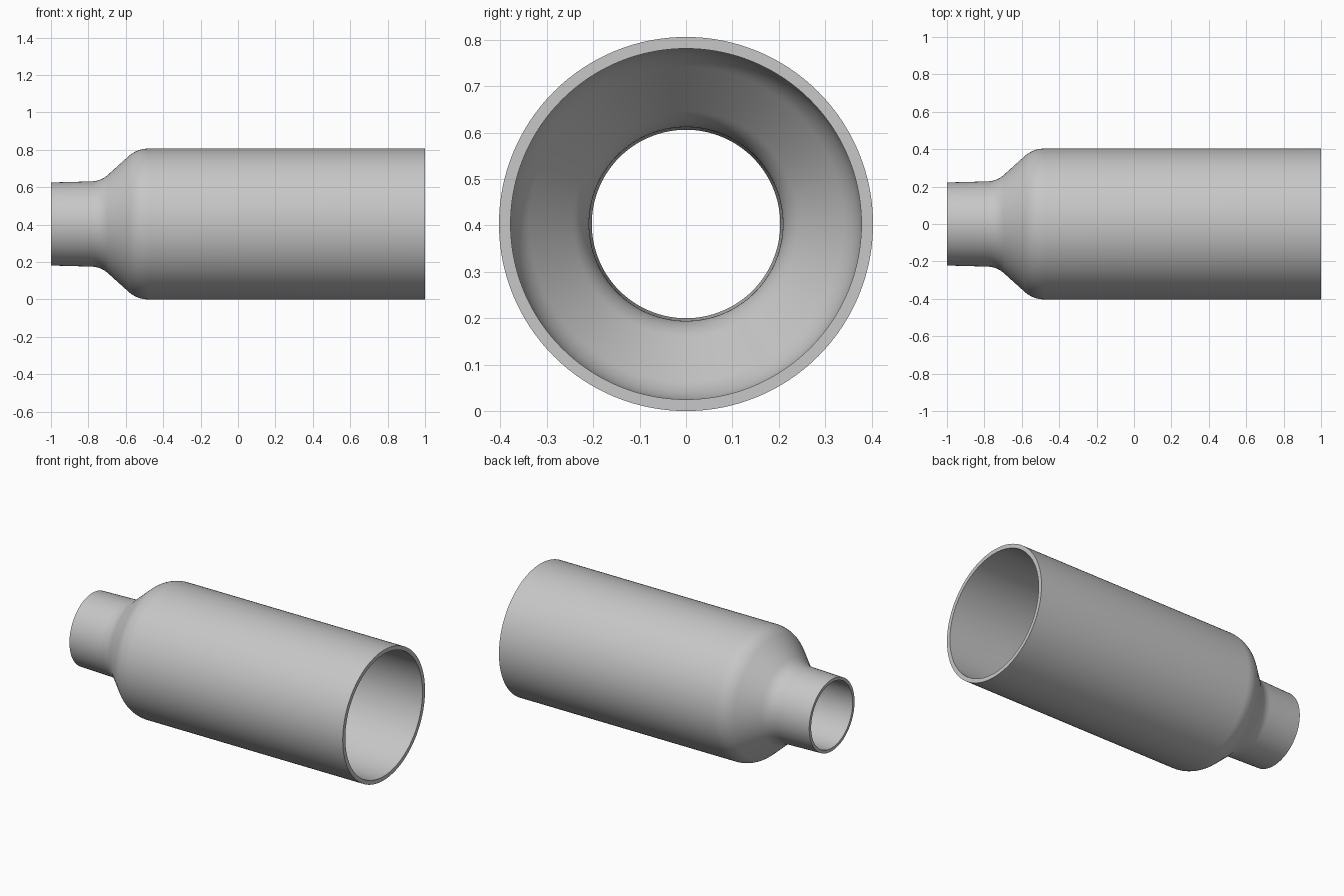
import bpy
import bmesh
import math
from mathutils import Vector, Matrix

if "Cube" in bpy.data.objects:
    bpy.data.objects.remove(bpy.data.objects["Cube"], do_unlink=True)

RADIUS = 0.403
SIDES = 128

steel = bpy.data.materials.new("grey_steel")
steel.use_nodes = True
colour = (0.57, 0.57, 0.57, 1)
steel.diffuse_color = colour
steel.node_tree.nodes["Principled BSDF"].inputs["Base Color"].default_value = colour


def fillet(before, corner, after, tangent, steps=10):
    """Points of the circular arc that rounds a profile corner."""
    a = (before - corner).normalized()
    b = (after - corner).normalized()
    half = a.angle(b) / 2
    radius = tangent * math.tan(half)
    centre = corner + (a + b).normalized() * tangent / math.cos(half)
    start = corner + a * tangent - centre
    end = corner + b * tangent - centre
    total = math.pi - 2 * half
    return [centre + (start * math.sin(total * (1 - i / steps))
                      + end * math.sin(total * i / steps)) / math.sin(total)
            for i in range(steps + 1)]


def wall(neck_end, neck, shoulder, rim):
    """Tapered neck, rounded cone and straight body, as (x, radius)."""
    p = [Vector(v) for v in (neck_end, neck, shoulder, rim)]
    return ([p[0]] + fillet(p[0], p[1], p[2], 0.05)
            + fillet(p[1], p[2], p[3], 0.06) + [p[3]])


# Closed wall section, outside then back along the inside
outer = wall((-1, 0.222), (-0.733, 0.229), (-0.54, RADIUS), (1, RADIUS))
inner = wall((-1, 0.203), (-0.722, 0.21), (-0.533, 0.378), (1, 0.378))
section = outer + inner[::-1]

# Revolve the section around the pipe axis
bm = bmesh.new()
verts = [bm.verts.new((p.x, 0, p.y)) for p in section]
edges = [bm.edges.new((v, verts[(i + 1) % len(verts)])) for i, v in enumerate(verts)]
bmesh.ops.spin(bm, geom=verts + edges, cent=(0, 0, 0), axis=(1, 0, 0),
               angle=2 * math.pi, steps=SIDES, use_merge=False)
bmesh.ops.remove_doubles(bm, verts=bm.verts, dist=0.0001)
bmesh.ops.recalc_face_normals(bm, faces=bm.faces)
bmesh.ops.transform(bm, matrix=Matrix.Translation((0, 0, RADIUS)), verts=bm.verts)

mesh = bpy.data.meshes.new("reducer_pipe")
bm.to_mesh(mesh)
bm.free()
mesh.materials.append(steel)
pipe = bpy.data.objects.new("reducer_pipe", mesh)
bpy.context.collection.objects.link(pipe)

# Smooth walls with crisp end rims
bpy.ops.object.select_all(action="DESELECT")
pipe.select_set(True)
bpy.context.view_layer.objects.active = pipe
bpy.ops.object.shade_smooth_by_angle(angle=math.radians(30))
